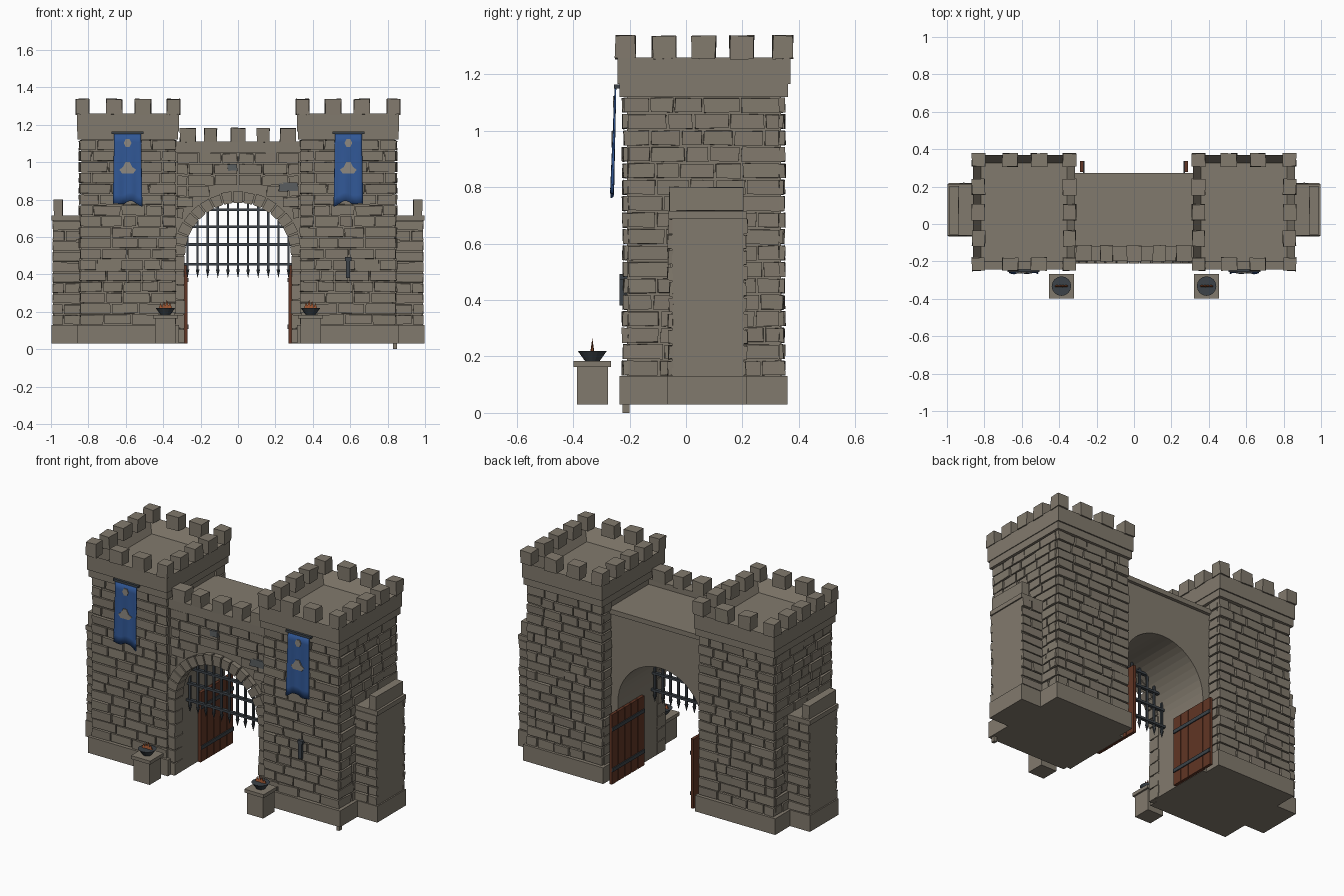
import bpy, bmesh, math, random
from mathutils import Matrix

if "Cube" in bpy.data.objects:
    bpy.data.objects.remove(bpy.data.objects["Cube"])

random.seed(7)


def material(name, r, g, b):
    m = bpy.data.materials.new(name)
    m.diffuse_color = (r, g, b, 1)
    m.use_nodes = True
    m.node_tree.nodes["Principled BSDF"].inputs["Base Color"].default_value = m.diffuse_color
    return m


STONE = material("warm_grey_stone", 0.222, 0.194, 0.153)
IRON = material("dark_iron", 0.045, 0.055, 0.065)
WOOD = material("red_brown_wood", 0.12, 0.036, 0.018)
CLOTH = material("blue_cloth", 0.03, 0.095, 0.30)
EMBLEM = material("pale_grey_emblem", 0.27, 0.25, 0.22)
SLATE = material("slate_stone", 0.10, 0.11, 0.115)
FIRE = material("ember_orange", 0.33, 0.09, 0.03)


def finish(name, bm, mat, mirror=False):
    bmesh.ops.recalc_face_normals(bm, faces=bm.faces[:])
    me = bpy.data.meshes.new(name)
    bm.to_mesh(me)
    bm.free()
    me.materials.append(mat)
    ob = bpy.data.objects.new(name, me)
    bpy.context.collection.objects.link(ob)
    if mirror:
        ob.modifiers.new("Mirror", 'MIRROR').use_mirror_merge = False
    return ob


def box(bm, x0, x1, y0, y1, z0, z1, jitter=0.0):
    verts = bmesh.ops.create_cube(bm, size=1)['verts']
    for v in verts:
        c = v.co
        c.x = x1 if c.x > 0 else x0
        c.y = y1 if c.y > 0 else y0
        c.z = z1 if c.z > 0 else z0
        for i in range(3):
            c[i] += random.uniform(-jitter, jitter)
    return verts


def cone(bm, x, y, z, r1, r2, h, seg=8, flat=1.0):
    mat = Matrix.Translation((x, y, z + h / 2)) @ Matrix.Diagonal((1, flat, 1, 1))
    bmesh.ops.create_cone(bm, cap_ends=True, segments=seg, radius1=r1, radius2=r2,
                          depth=h, matrix=mat)


def plate(bm, pts, y, depth):
    """Front-facing outline given as (x, z), extruded towards +y."""
    f = bm.faces.new([bm.verts.new((x, y, z)) for x, z in pts])
    ext = bmesh.ops.extrude_face_region(bm, geom=[f])['geom']
    for v in ext:
        if isinstance(v, bmesh.types.BMVert):
            v.co.y += depth


def course(u0, u1):
    """Random brick spans along one row."""
    spans, u = [], u0
    while u < u1 - 1e-4:
        e = u + random.uniform(0.075, 0.15)
        if u1 - e < 0.05:
            e = u1
        spans.append((u, e))
        u = e
    return spans


def bricks(bm, axis, u0, u1, inner, outer, z0, z1, rows, start=None):
    """Brick skin on a wall: axis is the running direction."""
    h, gap = (z1 - z0) / rows, 0.004
    for r in range(rows):
        a, b = z0 + r * h + gap, z0 + (r + 1) * h - gap
        s = start(a) if start else u0
        if s > u1 - 0.015:
            continue
        for p, q in course(s, u1):
            p, q = p + gap, q - gap
            out = outer + random.uniform(-0.004, 0.004)
            d0, d1 = sorted((inner, out))
            if axis == 'x':
                box(bm, p, q, d0, d1, a, b, 0.0025)
            else:
                box(bm, d0, d1, p, q, a, b, 0.0025)


# Towers: plinth, core and hollow parapet (right side, mirrored to the left)
bm = bmesh.new()
box(bm, 0.315, 0.862, -0.235, 0.36, 0.03, 0.13)
box(bm, 0.34, 0.836, -0.21, 0.336, 0.13, 1.13)
box(bm, 0.32, 0.857, -0.235, 0.362, 1.12, 1.165)
finish("tower_core", bm, STONE, True)

bm = bmesh.new()
box(bm, 0.315, 0.862, -0.243, 0.37, 1.165, 1.26)
top = max(bm.faces, key=lambda f: f.calc_center_median().z)
bmesh.ops.inset_region(bm, faces=[top], thickness=0.062)
for v in top.verts:
    v.co.z = 1.18
finish("tower_parapet", bm, STONE, True)

# Tower brick skins
bm = bmesh.new()
bricks(bm, 'x', 0.328, 0.848, -0.205, -0.223, 0.13, 1.12, 17)
bricks(bm, 'x', 0.328, 0.848, 0.33, 0.348, 0.13, 1.12, 17)
bricks(bm, 'y', -0.208, 0.334, 0.83, 0.848, 0.13, 1.12, 17)
bricks(bm, 'y', 0.255, 0.334, 0.345, 0.328, 0.13, 1.12, 17)
finish("tower_bricks", bm, STONE, True)

# Tower merlons
bm = bmesh.new()
for x0, x1 in ((0.31, 0.38), (0.465, 0.55), (0.62, 0.705), (0.797, 0.867)):
    for y0, y1 in ((-0.25, -0.18), (0.307, 0.378)):
        box(bm, x0, x1, y0, y1, 1.255, 1.337, 0.003)
for y0, y1 in ((-0.12, -0.035), (0.02, 0.105), (0.155, 0.24)):
    for x0, x1 in ((0.31, 0.38), (0.797, 0.867)):
        box(bm, x0, x1, y0, y1, 1.255, 1.337, 0.003)
finish("tower_merlons", bm, STONE, True)

# Side wall stubs
bm = bmesh.new()
box(bm, 0.83, 0.99, -0.05, 0.205, 0.03, 0.69)
box(bm, 0.83, 0.998, -0.065, 0.215, 0.03, 0.13)
box(bm, 0.83, 0.998, -0.062, 0.215, 0.688, 0.716)
box(bm, 0.938, 0.985, -0.06, 0.205, 0.716, 0.80, 0.002)
bricks(bm, 'x', 0.84, 0.994, -0.045, -0.062, 0.13, 0.69, 10)
bricks(bm, 'x', 0.84, 0.994, 0.2, 0.216, 0.13, 0.69, 10)
finish("side_wall", bm, STONE, True)

# Gate wall with an arched passage
R, ZC = 0.29, 0.50
bm = bmesh.new()
arch = [(R * math.cos(math.pi * i / 24), ZC + R * math.sin(math.pi * i / 24)) for i in range(25)]
plate(bm, [(0.345, 0.03), (R, 0.03)] + arch + [(-R, 0.03), (-0.345, 0.03),
                                               (-0.345, 1.05), (0.345, 1.05)], -0.178, 0.43)
finish("gate_wall", bm, STONE)

# Wall walk, front parapet band and merlons
bm = bmesh.new()
box(bm, -0.345, 0.345, -0.18, 0.272, 1.045, 1.075)
box(bm, -0.345, 0.345, -0.198, -0.12, 1.05, 1.11)
finish("wall_walk", bm, STONE)
bm = bmesh.new()
for xc, w in ((-0.268, 0.085), (-0.147, 0.068), (0, 0.078), (0.135, 0.07), (0.268, 0.085)):
    box(bm, xc - w / 2, xc + w / 2, -0.2, -0.115, 1.105, 1.182, 0.003)
finish("wall_merlons", bm, STONE)


# Gate wall bricks, cut back around the arch
def arch_edge(z):
    return math.sqrt(max(0.0, 0.352 ** 2 - (z - ZC) ** 2))


bm = bmesh.new()
bricks(bm, 'x', 0, 0.33, -0.17, -0.192, 0.58, 1.05, 8, arch_edge)
finish("gate_wall_bricks", bm, STONE, True)
bm = bmesh.new()
box(bm, -0.055, -0.005, -0.198, -0.17, 0.955, 0.99, 0.003)
box(bm, 0.22, 0.32, -0.198, -0.17, 0.845, 0.893, 0.003)
finish("slate_patches", bm, SLATE)

# Arch ring stones and jamb
bm = bmesh.new()
N = 17
for i in range(N):
    a0, a1 = math.pi * i / N + 0.012, math.pi * (i + 1) / N - 0.012
    r1 = 0.345 + random.uniform(-0.004, 0.004)
    for v in box(bm, a0, a1, -0.21, -0.13, 0.283, r1):
        a, r = v.co.x, v.co.z
        v.co.x, v.co.z = r * math.cos(a), ZC + r * math.sin(a)
finish("arch_stones", bm, STONE)
bm = bmesh.new()
for i in range(6):
    z = 0.03 + i * 0.0783
    box(bm, 0.286, 0.335, -0.208, -0.13, z + 0.003, z + 0.0755, 0.002)
finish("arch_jamb", bm, STONE, True)

# Portcullis
bm = bmesh.new()
for i in range(-5, 6):
    x = i * 0.054
    box(bm, x - 0.006, x + 0.006, -0.088, -0.076, 0.42, ZC + math.sqrt(0.29 ** 2 - x * x))
    cone(bm, x, -0.082, 0.38, 0.0, 0.011, 0.045, 6)
for z in (0.455, 0.56, 0.655, 0.745):
    w = math.sqrt(0.29 ** 2 - max(0, z - ZC) ** 2)
    box(bm, -w, w, -0.092, -0.072, z - 0.007, z + 0.007)
finish("portcullis", bm, IRON)

# Open doors with iron straps
bm = bmesh.new()
for i in range(5):
    y = 0.02 + i * 0.064
    box(bm, 0.27, 0.288, y + 0.002, y + 0.062, 0.03, 0.46)
finish("door_planks", bm, WOOD, True)
bm = bmesh.new()
for z in (0.12, 0.37):
    box(bm, 0.264, 0.272, 0.022, 0.338, z - 0.011, z + 0.011)
finish("door_straps", bm, IRON, True)

# Banners: cloth with soft folds and a notched hem
XB = 0.59
bm = bmesh.new()
grid = []
for j in range(9):
    t = j / 8
    row = []
    for i in range(13):
        s = i / 12 * 2 - 1
        hem = 0.385 - 0.02 * (1 - abs(s)) + 0.008 * math.sin(5 * s)
        y = -0.25 - 0.012 * t + 0.004 * t * math.sin(7 * s)
        row.append(bm.verts.new((XB + s * (0.072 + 0.006 * t), y, 1.155 - hem * t)))
    grid.append(row)
for j in range(8):
    for i in range(12):
        bm.faces.new((grid[j][i], grid[j + 1][i], grid[j + 1][i + 1], grid[j][i + 1]))
for f in bm.faces:
    f.smooth = True
ob = finish("banner_cloth", bm, CLOTH, True)
sol = ob.modifiers.new("Thickness", 'SOLIDIFY')
sol.thickness, sol.offset = 0.006, 0
bm = bmesh.new()
box(bm, XB - 0.085, XB + 0.085, -0.256, -0.235, 1.15, 1.164)
finish("banner_rod", bm, IRON, True)
bm = bmesh.new()
plate(bm, [(XB + 0.021 * math.cos(k * math.pi / 3), 1.103 + 0.024 * math.sin(k * math.pi / 3))
           for k in range(6)], -0.259, 0.006)
plate(bm, [(XB + dx, 0.94 + dz) for dx, dz in
           ((-0.03, 0), (0.03, 0), (0.045, 0.02), (0.025, 0.034), (0.012, 0.06),
            (-0.012, 0.06), (-0.025, 0.034), (-0.045, 0.02))], -0.264, 0.007)
finish("banner_emblem", bm, EMBLEM, True)

# Arrow slit and a loose stone
bm = bmesh.new()
box(bm, 0.577, 0.6, -0.236, -0.21, 0.38, 0.48)
box(bm, 0.571, 0.606, -0.236, -0.21, 0.472, 0.492)
finish("arrow_slit", bm, IRON)
bm = bmesh.new()
box(bm, 0.83, 0.85, -0.225, -0.2, 0.0, 0.035)
finish("loose_stone", bm, STONE)

# Braziers on pedestals
XP, YP = 0.388, -0.332
bm = bmesh.new()
box(bm, XP - 0.055, XP + 0.055, YP - 0.055, YP + 0.055, 0.03, 0.165)
box(bm, XP - 0.066, XP + 0.066, YP - 0.066, YP + 0.066, 0.163, 0.184)
finish("brazier_pedestal", bm, STONE, True)
bm = bmesh.new()
cone(bm, XP, YP, 0.184, 0.026, 0.052, 0.036, 16)
finish("brazier_bowl", bm, IRON, True)
bm = bmesh.new()
for dx, h in ((-0.024, 0.035), (-0.008, 0.05), (0.008, 0.042), (0.025, 0.03)):
    cone(bm, XP + dx, YP, 0.216, 0.014, 0.0, h, 6, 0.5)
finish("brazier_flames", bm, FIRE, True)
